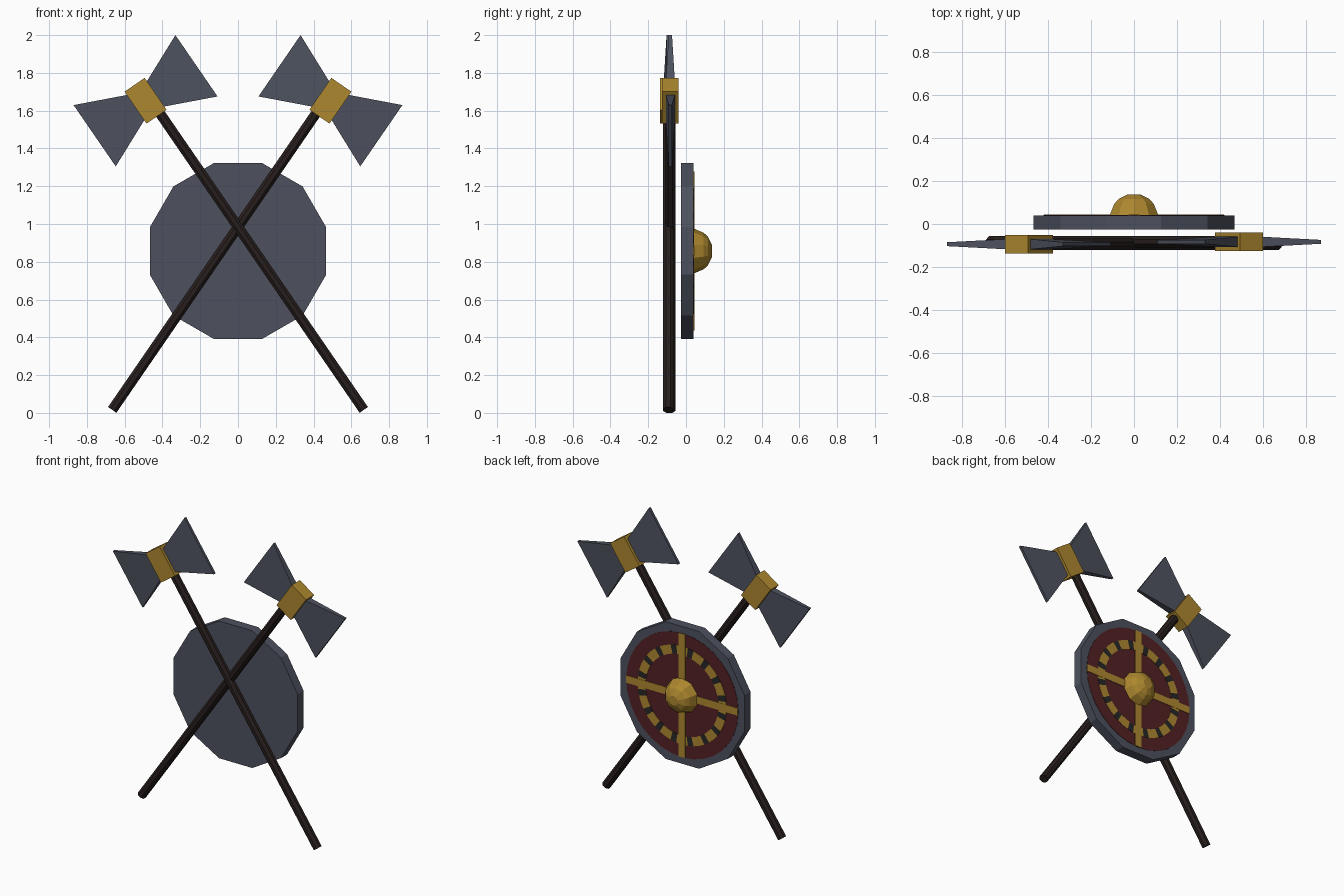
import bpy, bmesh, math
from mathutils import Vector

cube = bpy.data.objects.get("Cube")
if cube:
    bpy.data.objects.remove(cube, do_unlink=True)


def material(name, rgb):
    m = bpy.data.materials.new(name)
    m.use_nodes = True
    col = (*rgb, 1.0)
    m.diffuse_color = col
    m.node_tree.nodes["Principled BSDF"].inputs["Base Color"].default_value = col
    return m


STEEL = material("blue grey steel", (0.075, 0.083, 0.112))
GOLD = material("gold", (0.42, 0.245, 0.028))
WOOD = material("dark wood", (0.021, 0.0135, 0.0128))
RED = material("deep red", (0.087, 0.0155, 0.018))
IRON = material("black iron", (0.02, 0.02, 0.02))


def build(name, rings, mats, cap=True, place=None, rule=None):
    """Skin a list of equal-length closed rings into a flat-shaded object."""
    bm = bmesh.new()
    loops = [[bm.verts.new(place(p) if place else p) for p in r] for r in rings]
    n = len(loops[0])
    for a, b in zip(loops, loops[1:]):
        for i in range(n):
            j = (i + 1) % n
            bm.faces.new((a[i], a[j], b[j], b[i]))
    if cap:
        bm.faces.new(loops[0])
        bm.faces.new(loops[-1])
    else:
        # close the skin into a loop for annular shapes
        a, b = loops[-1], loops[0]
        for i in range(n):
            j = (i + 1) % n
            bm.faces.new((a[i], a[j], b[j], b[i]))
    bmesh.ops.recalc_face_normals(bm, faces=bm.faces)
    if rule:
        for f in bm.faces:
            f.material_index = rule(f)
    me = bpy.data.meshes.new(name)
    bm.to_mesh(me)
    bm.free()
    for m in mats:
        me.materials.append(m)
    ob = bpy.data.objects.new(name, me)
    bpy.context.collection.objects.link(ob)
    return ob


# ---------- shield ----------
CZ = 0.857


def circle(r, y, n, start=0.0):
    return [Vector((r * math.cos(start + 2 * math.pi * i / n), y,
                    CZ + r * math.sin(start + 2 * math.pi * i / n))) for i in range(n)]


R = 0.467 / math.cos(math.radians(15))
half = math.radians(15)
build("shield_body", [circle(R, -0.026, 12, half), circle(R, 0.039, 12, half)], [STEEL])
build("shield_face", [circle(0.422, 0.036, 32), circle(0.422, 0.041, 32)], [RED])

# studded ring: 16 dark studs separated by gold dashes
N = 48
first = math.radians(11.25 - 3.75)


def ring_rule(f):
    c = f.calc_center_median()
    a = (math.atan2(c.z - CZ, c.x) - first) % (2 * math.pi)
    return 1 if int(a / (2 * math.pi / N)) % 3 == 0 else 0


build("shield_ring",
      [circle(0.275, 0.039, N, first), circle(0.335, 0.039, N, first),
       circle(0.335, 0.043, N, first), circle(0.275, 0.043, N, first)],
      [GOLD, IRON], cap=False, rule=ring_rule)


def box_rings(w, h, y0, y1):
    return [[Vector((sx * w, y, CZ + sz * h)) for sx, sz in ((-1, -1), (1, -1), (1, 1), (-1, 1))]
            for y in (y0, y1)]


build("shield_bar_upright", box_rings(0.025, 0.42, 0.039, 0.045), [GOLD])
build("shield_bar_level", box_rings(0.42, 0.025, 0.039, 0.0445), [GOLD])

# faceted central boss
profile = ((0.12, 0.038), (0.097, 0.093), (0.076, 0.116), (0.033, 0.137))
build("shield_boss", [circle(r, y, 10, math.radians(18)) for r, y in profile], [GOLD])


# ---------- crossed axes ----------
TILT = math.radians(34.5)
S, C = math.sin(TILT), math.cos(TILT)


def make_axe(prefix, side, depth):
    # local frame: u along the handle, v across it, w front to back
    def place(p):
        u, v, w = p
        return Vector((side * (0.663 - S * u - C * v), depth + w, 0.02 + C * u - S * v))

    # handle
    def octagon(u):
        return [(u, 0.029 * math.cos(math.pi * (i + 0.5) / 4),
                 0.029 * math.sin(math.pi * (i + 0.5) / 4)) for i in range(8)]
    build(prefix + "_axe_handle", [octagon(-0.005), octagon(2.0)], [WOOD], place=place)

    # collar
    U, V = 1.998, 0.025

    def rect(v, hu, hw):
        return [(U + a * hu, v, b * hw) for a, b in ((-1, -1), (1, -1), (1, 1), (-1, 1))]
    build(prefix + "_axe_collar", [rect(V - 0.0645, 0.1025, 0.043),
                                   rect(V + 0.0645, 0.1025, 0.043)], [GOLD], place=place)

    # two flared blades, thinning toward the cutting edges
    for tag, d in (("outer", 1), ("inner", -1)):
        build(f"{prefix}_axe_{tag}_blade",
              [rect(V + d * 0.03, 0.066, 0.026), rect(V + d * 0.327, 0.197, 0.009)],
              [STEEL], place=place)


make_axe("right", 1, -0.094)
make_axe("left", -1, -0.083)
